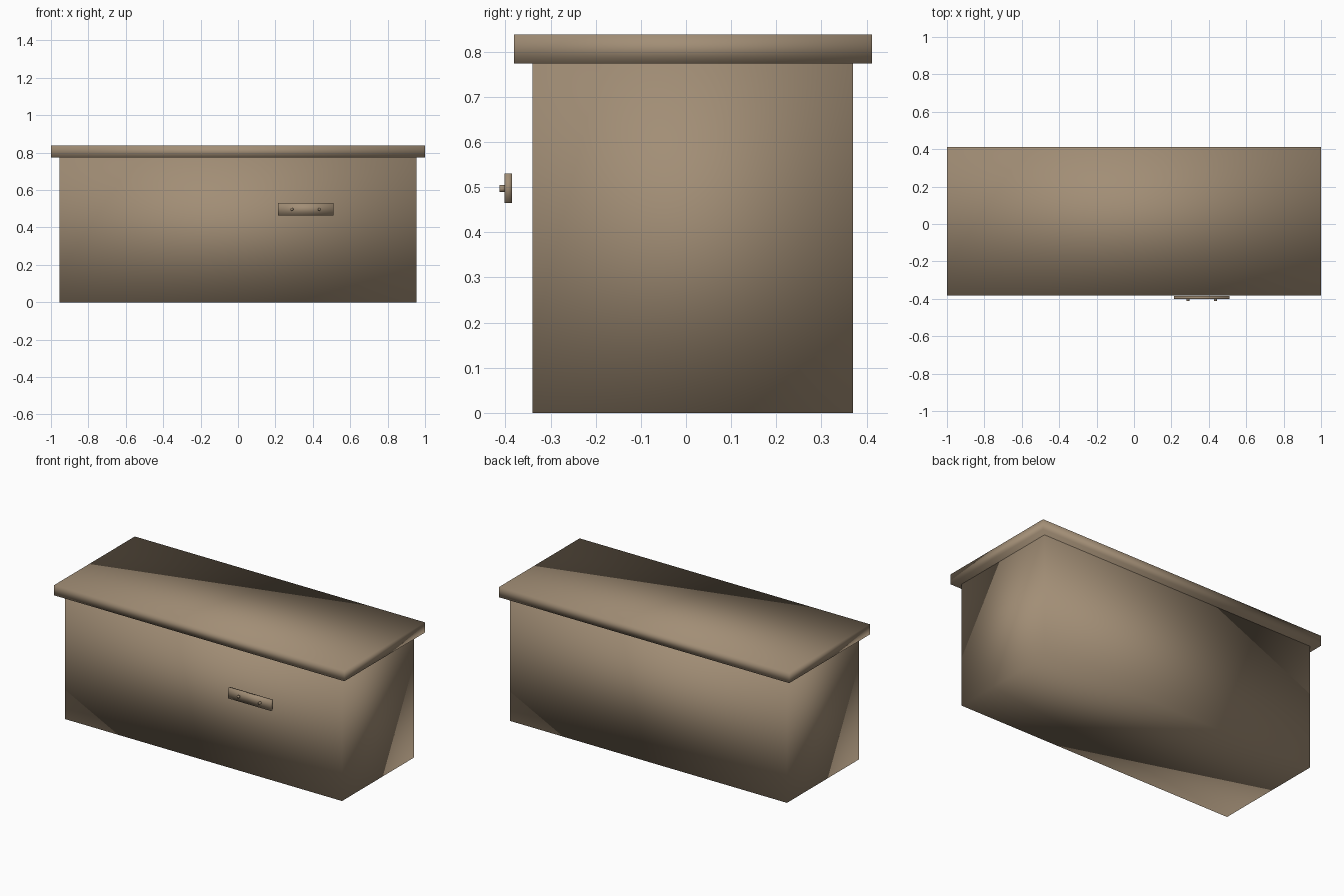
import bpy
import math
from mathutils import Matrix, Vector

default = bpy.data.objects.get("Cube")
if default:
    bpy.data.objects.remove(default, do_unlink=True)

wood = bpy.data.materials.new("warm_brown")
wood.use_nodes = True
colour = (0.36, 0.27, 0.18, 1.0)
wood.diffuse_color = colour
wood.node_tree.nodes["Principled BSDF"].inputs["Base Color"].default_value = colour


def finish(name, matrix):
    """Bake the shape into the active mesh, shade it softly and colour it."""
    obj = bpy.context.object
    obj.name = obj.data.name = name
    obj.data.transform(matrix)
    obj.data.materials.append(wood)
    for face in obj.data.polygons:
        face.use_smooth = True
    return obj


def box(name, low, high):
    low, high = Vector(low), Vector(high)
    bpy.ops.mesh.primitive_cube_add(size=1)
    return finish(name, Matrix.Translation((low + high) / 2)
                  @ Matrix.Diagonal(high - low).to_4x4())


def stud(name, x, z, radius, front, back):
    bpy.ops.mesh.primitive_cylinder_add(vertices=16, radius=radius, depth=back - front)
    return finish(name, Matrix.Translation((x, (front + back) / 2, z))
                  @ Matrix.Rotation(math.radians(90), 4, "X"))


# Chest and its overhanging lid
box("chest_body", (-0.955, -0.34, 0), (0.955, 0.37, 0.775))
box("chest_lid", (-1, -0.381, 0.774), (1, 0.412, 0.838))

# Latch plate floating just off the front, with two studs
box("latch_plate", (0.214, -0.402, 0.465), (0.51, -0.385, 0.53))
for side, x in (("right", 0.288), ("left", 0.435)):
    stud(f"latch_stud_{side}", x, 0.497, 0.008, -0.413, -0.4)
